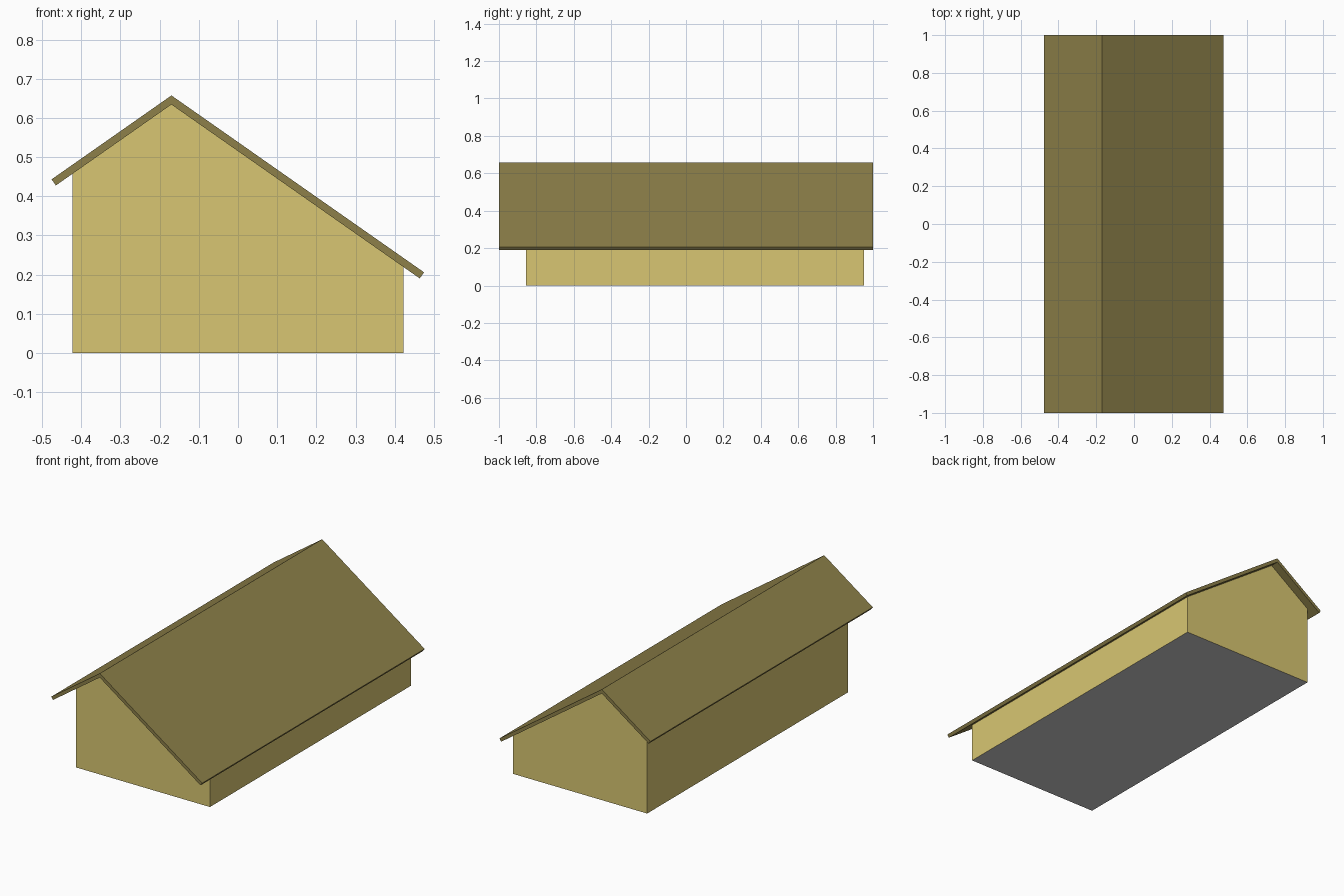
import bpy
from math import radians, tan, sin, cos

if "Cube" in bpy.data.objects:
    bpy.data.objects.remove(bpy.data.objects["Cube"])

SLOPE = radians(35)
RIDGE_X, RIDGE_Z = -0.17, 0.634      # underside of the ridge
THICK = 0.019                        # roof thickness, square to the slope


def material(name, color):
    mat = bpy.data.materials.new(name)
    mat.diffuse_color = (*color, 1)
    mat.use_nodes = True
    mat.node_tree.nodes["Principled BSDF"].inputs["Base Color"].default_value = mat.diffuse_color
    return mat


def under_roof(x):
    return RIDGE_Z - abs(x - RIDGE_X) * tan(SLOPE)


def add_mesh(name, verts, faces, mat=None):
    mesh = bpy.data.meshes.new(name)
    mesh.from_pydata(verts, [], faces)
    obj = bpy.data.objects.new(name, mesh)
    bpy.context.collection.objects.link(obj)
    if mat:
        mesh.materials.append(mat)
    return obj


def extrude_profile(name, profile, y0, y1, mat, open_edges=()):
    """Sweep an x/z outline (counter-clockwise from the front) along y."""
    n = len(profile)
    verts = [(x, y, z) for y in (y0, y1) for x, z in profile]
    faces = [tuple(range(n)), tuple(reversed(range(n, 2 * n)))]
    for i in range(n):
        if i not in open_edges:
            j = (i + 1) % n
            faces.append((j, i, i + n, j + n))
    return add_mesh(name, verts, faces, mat)


wall_mat = material("pale_yellow", (0.69, 0.565, 0.168))
roof_mat = material("dark_olive", (0.266, 0.216, 0.067))

# Walls: gabled shell, open where the floor and roof close it
HALF, FRONT, BACK = 0.422, -0.855, 0.952
walls = [(-HALF, 0), (HALF, 0), (HALF, under_roof(HALF)),
         (RIDGE_X, RIDGE_Z), (-HALF, under_roof(-HALF))]
extrude_profile("walls", walls, FRONT, BACK, wall_mat, open_edges=(0, 2, 3))

# Floor: grey underside
add_mesh("floor", [(-HALF, FRONT, 0), (-HALF, BACK, 0), (HALF, BACK, 0), (HALF, FRONT, 0)],
         [(0, 1, 2, 3)])

# Roof: two unequal slopes with eaves cut square to the slope
LEFT, RIGHT = -0.465, 0.464
dx, dz = THICK * sin(SLOPE), THICK * cos(SLOPE)
roof = [(LEFT, under_roof(LEFT)), (RIDGE_X, RIDGE_Z), (RIGHT, under_roof(RIGHT)),
        (RIGHT + dx, under_roof(RIGHT) + dz),
        (RIDGE_X, RIDGE_Z + THICK / cos(SLOPE)),
        (LEFT - dx, under_roof(LEFT) + dz)]
extrude_profile("roof", roof, -1, 1, roof_mat)
